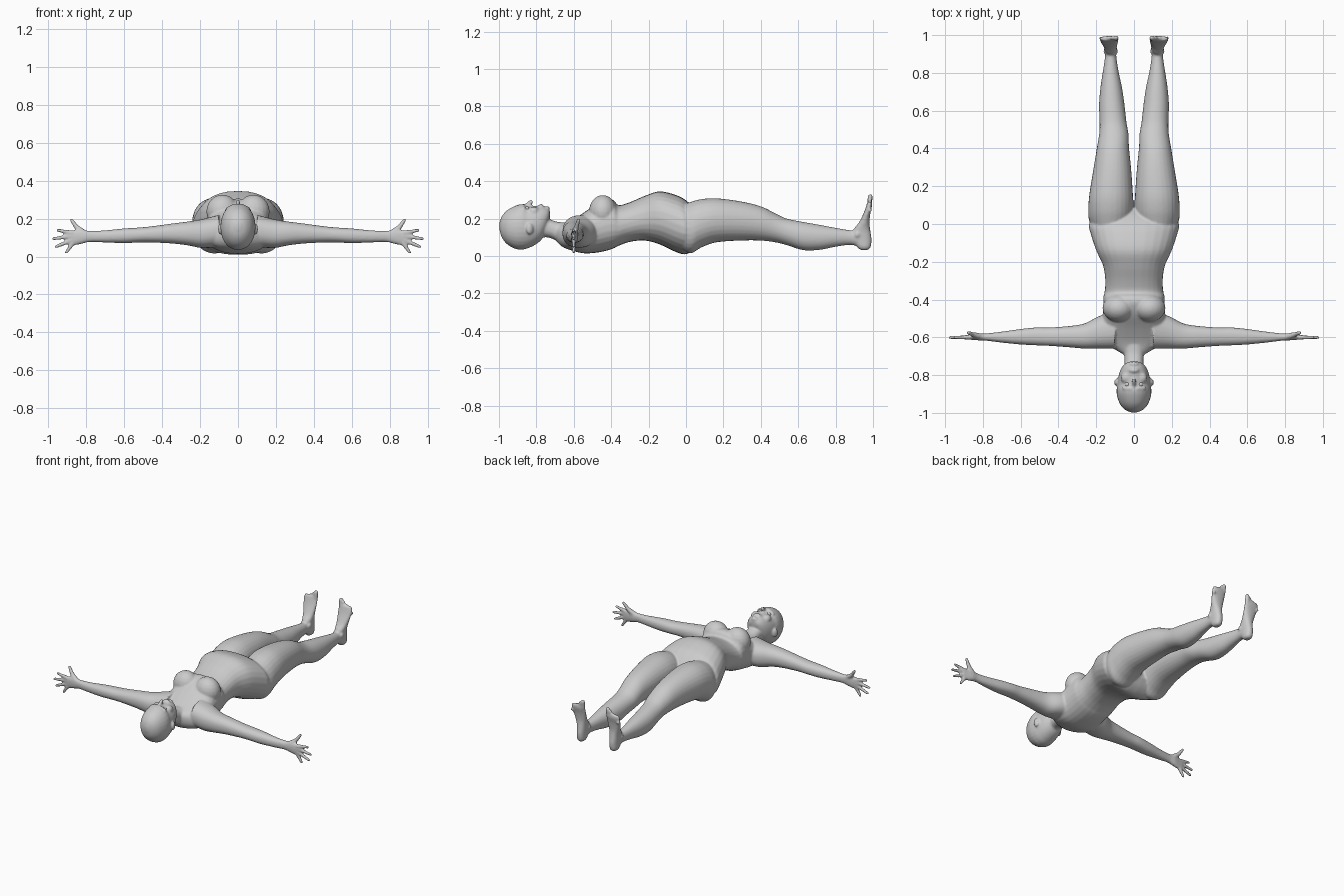
import bpy, bmesh, math
from mathutils import Vector, Matrix

bm = bmesh.new()


def skin(rings):
    """Close a list of point rings into one solid shell."""
    vr = [[bm.verts.new(p) for p in r] for r in rings]
    n = len(vr[0])
    for a, b in zip(vr, vr[1:]):
        for i in range(n):
            bm.faces.new((a[i], a[(i + 1) % n], b[(i + 1) % n], b[i]))
    bm.faces.new(vr[0])
    bm.faces.new(vr[-1])


def smooth_rows(rows, steps=4):
    """Catmull-Rom in-betweens for the section rows."""
    out = []
    for k in range(len(rows) - 1):
        p = [rows[max(0, min(len(rows) - 1, k + j))] for j in (-1, 0, 1, 2)]
        for s in range(steps):
            t = s / steps
            out.append([0.5 * (2 * b + (c - a) * t + (2 * a - 5 * b + 4 * c - d) * t * t
                               + (3 * b - a - 3 * c + d) * t ** 3) for a, b, c, d in zip(*p)])
    return out + [list(rows[-1])]


def loft(axis, rows, side=1, power=0.88, n=28):
    """Rows are (position, low1, high1, low2, high2) across the given axis."""
    rings = []
    for t, a0, a1, b0, b1 in smooth_rows(rows):
        ring = []
        for i in range(n):
            c, s = math.cos(2 * math.pi * i / n), math.sin(2 * math.pi * i / n)
            u = (a0 + a1) / 2 + (a1 - a0) / 2 * math.copysign(abs(c) ** power, c)
            v = (b0 + b1) / 2 + (b1 - b0) / 2 * math.copysign(abs(s) ** power, s)
            p = {'x': (t, u, v), 'y': (u, t, v), 'z': (u, v, t)}[axis]
            ring.append((p[0] * side, p[1], p[2]))
        rings.append(ring)
    skin(rings)


def centred(rows):
    return [(y, -w, w, z0, z1) for y, w, z0, z1 in rows]


def rod(a, b, r0, r1, side=1, n=12):
    """Round-ended tapered finger, toe or ridge."""
    a, b = Vector(a), Vector(b)
    a.x *= side
    b.x *= side
    d = (b - a).normalized()
    q = d.to_track_quat('Z', 'Y')
    prof = [(a - d * r0 * math.cos(t), r0 * math.sin(t)) for t in (0.2, 0.6, 1.1, 1.57)]
    prof += [(b - d * r1 * math.cos(t), r1 * math.sin(t)) for t in (1.57, 2.0, 2.5, 2.95)]
    skin([[c + q @ Vector((r * math.cos(2 * math.pi * i / n), r * math.sin(2 * math.pi * i / n), 0))
           for i in range(n)] for c, r in prof])


def blob(c, r, rot=0):
    m = Matrix.Translation(c) @ Matrix.Rotation(rot, 4, 'Z') @ Matrix.Diagonal((*r, 1))
    bmesh.ops.create_uvsphere(bm, u_segments=20, v_segments=12, radius=1, matrix=m)


# head
loft('y', centred([(-.998, .012, .145, .175), (-.985, .045, .1, .212), (-.955, .073, .062, .246),
                   (-.91, .09, .038, .27), (-.875, .092, .035, .278), (-.85, .088, .04, .268),
                   (-.81, .083, .058, .268), (-.775, .073, .085, .268), (-.75, .058, .13, .262),
                   (-.735, .04, .18, .252), (-.728, .02, .21, .24)]), power=.95)
# nose, lips, chin
rod((0, -.862, .268), (0, -.828, .289), .009, .012)
blob((0, -.775, .266), (.026, .014, .013))
blob((0, -.742, .25), (.026, .014, .018))
# neck
loft('y', centred([(-.82, .045, .08, .2), (-.76, .05, .1, .205), (-.72, .05, .095, .193),
                   (-.68, .055, .075, .182), (-.62, .07, .06, .18)]))
# torso
loft('y', centred([(-.695, .045, .085, .165), (-.665, .1, .052, .17), (-.62, .16, .033, .187),
                   (-.55, .175, .015, .23), (-.48, .165, .018, .28), (-.42, .163, .03, .305),
                   (-.385, .162, .042, .298), (-.36, .156, .055, .272), (-.3, .152, .076, .288),
                   (-.22, .164, .083, .322), (-.14, .2, .062, .346), (-.05, .23, .02, .325),
                   (0, .238, .01, .298), (.05, .2, .04, .25), (.085, .12, .09, .2)]))

for s in (1, -1):
    # chest, brow, cheek, ear
    blob((s * .082, -.445, .238), (.085, .074, .088))
    rod((.018, -.872, .271), (.055, -.868, .255), .009, .008, s)
    blob((s * .042, -.815, .238), (.028, .03, .026))
    blob((s * .092, -.835, .145), (.012, .02, .03), s * .4)
    # arm and palm
    loft('x', [(.1, -.66, -.46, .05, .22), (.19, -.66, -.49, .045, .197), (.26, -.66, -.526, .058, .185),
               (.34, -.653, -.54, .068, .175), (.45, -.645, -.548, .074, .16), (.52, -.642, -.548, .074, .153),
               (.6, -.638, -.556, .071, .148), (.7, -.628, -.57, .074, .138), (.78, -.618, -.579, .077, .135),
               (.82, -.616, -.578, .068, .142), (.86, -.613, -.584, .06, .14), (.89, -.61, -.588, .062, .134)], s)
    # fingers and thumb
    for z0, x1, z1 in ((.125, .95, .138), (.108, .974, .094), (.088, .96, .052), (.07, .905, .022)):
        rod((.872, -.6, z0), (x1, -.601, z1), .0125, .0085, s)
    rod((.815, -.596, .125), (.852, -.585, .155), .018, .013, s)
    rod((.852, -.585, .155), (.878, -.576, .192), .013, .0095, s)
    # leg
    loft('y', [(-.06, .05, .2, .06, .26), (.02, .01, .238, .015, .288), (.08, .004, .242, .045, .304),
               (.16, .006, .236, .073, .309), (.29, .015, .215, .083, .293), (.4, .026, .197, .083, .266),
               (.48, .03, .184, .073, .227), (.54, .04, .182, .058, .2), (.63, .05, .185, .031, .182),
               (.72, .063, .178, .034, .166), (.8, .08, .166, .05, .151), (.88, .093, .154, .06, .138),
               (.93, .095, .152, .05, .14), (.96, .105, .145, .06, .13)], s, .95)
    # foot
    loft('z', [(.032, .11, .138, .935, .972), (.048, .098, .15, .915, .987), (.09, .094, .153, .89, .992),
               (.14, .091, .157, .895, .985), (.18, .088, .166, .925, .981), (.23, .083, .178, .95, .986),
               (.27, .082, .182, .964, .995), (.29, .086, .176, .97, .993)], s)
    # ankle bones
    for x in (.095, .152):
        blob((s * x, .915, .115), (.01, .016, .016))
    # toes
    for i in range(5):
        r = .0135 if i == 0 else .01
        rod((.096 + .019 * i, .981, .275 - .008 * i), (.095 + .02 * i, .985, .318 - .01 * i - .002 * i * i), r, r, s)

bmesh.ops.recalc_face_normals(bm, faces=bm.faces)
me = bpy.data.meshes.new("body")
bm.to_mesh(me)
bm.free()
body = bpy.data.objects.new("body", me)
bpy.context.collection.objects.link(body)

# fuse all parts into one continuous skin
fuse = body.modifiers.new("fuse", 'REMESH')
fuse.mode = 'VOXEL'
fuse.voxel_size = .006
fuse.use_smooth_shade = True
relax = body.modifiers.new("relax", 'SMOOTH')
relax.factor = .5
relax.iterations = 5

# eyes
for s, name in ((1, "eye_right"), (-1, "eye_left")):
    bpy.ops.mesh.primitive_uv_sphere_add(segments=16, ring_count=10, radius=.014, location=(s * .035, -.85, .251))
    eye = bpy.context.object
    eye.name = name
    bpy.ops.object.shade_smooth()
